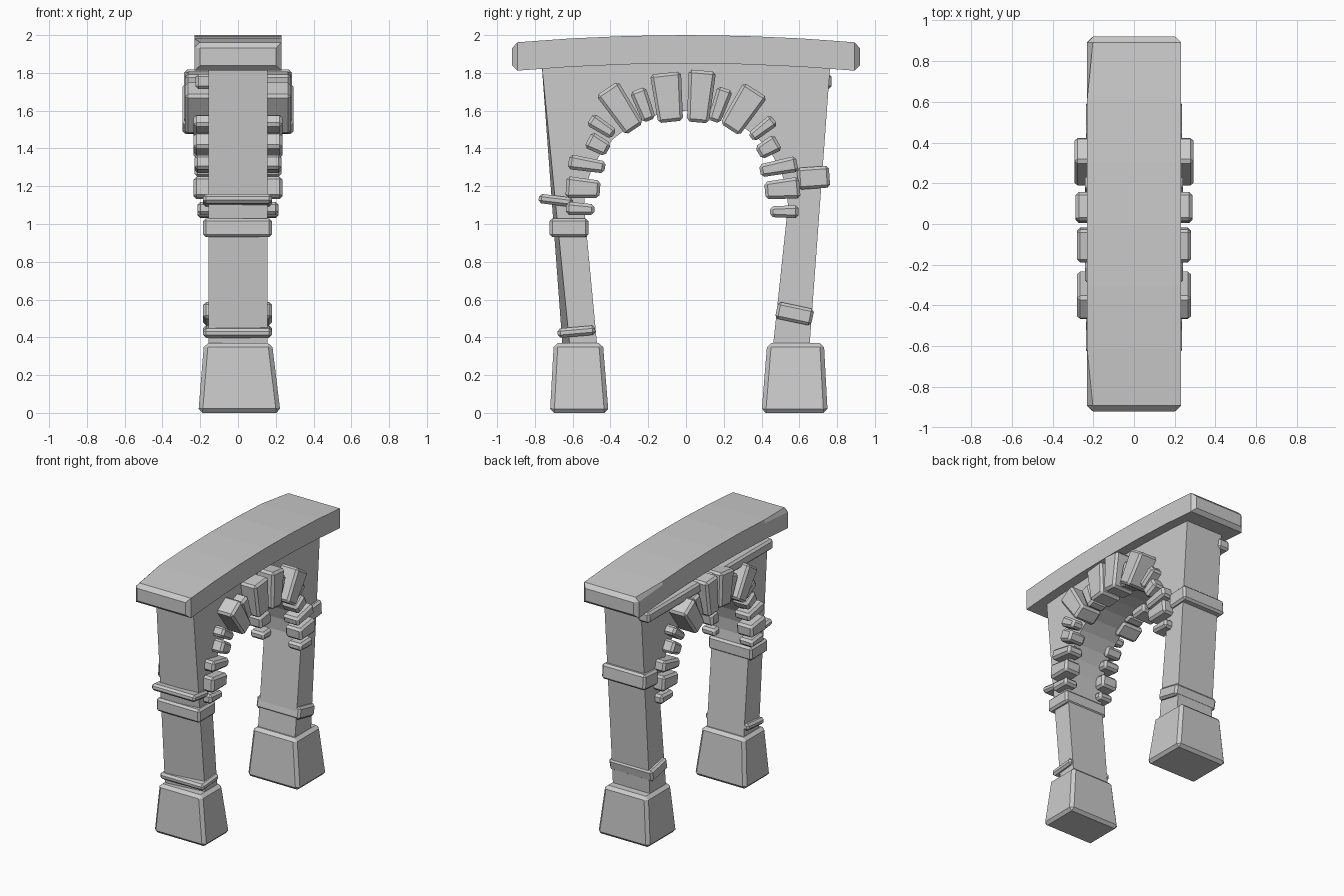
import bpy, bmesh
from math import radians, cos, sin, pi
from mathutils import Matrix, Vector

if "Cube" in bpy.data.objects:
    bpy.data.objects.remove(bpy.data.objects["Cube"])


def finish(bm, name):
    bmesh.ops.recalc_face_normals(bm, faces=bm.faces)
    me = bpy.data.meshes.new(name)
    bm.to_mesh(me)
    bm.free()
    ob = bpy.data.objects.new(name, me)
    bpy.context.collection.objects.link(ob)
    return ob


def block(name, yz, size, x0, x1, angle=0, taper=1.0, chamfer=0.015, mirror=False):
    """Chamfered block in the y-z plane; taper narrows the inner end."""
    bm = bmesh.new()
    bmesh.ops.create_cube(bm, size=1)
    for v in bm.verts:
        t = taper if v.co.y < 0 else 1.0
        v.co = Vector((x0 + (v.co.x + 0.5) * (x1 - x0), v.co.y * size[0], v.co.z * size[1] * t))
    bmesh.ops.bevel(bm, geom=bm.edges[:], offset=chamfer, segments=1, affect='EDGES')
    bm.transform(Matrix.Translation((0, *yz)) @ Matrix.Rotation(radians(angle), 4, 'X'))
    if mirror:
        bm.transform(Matrix.Scale(-1, 4, (1, 0, 0)))
    return finish(bm, name)


def extrude_profile(bm, pts, x0, x1):
    face = bm.faces.new([bm.verts.new((x0, y, z)) for y, z in pts])
    ext = bmesh.ops.extrude_face_region(bm, geom=[face])
    for v in ext['geom']:
        if isinstance(v, bmesh.types.BMVert):
            v.co.x = x1


# Arched wall with two leaning legs
pts = [(-0.65, 0.3), (-0.765, 1.86), (0.765, 1.86), (0.65, 0.3), (0.455, 0.3)]
pts += [(0.54 * cos(i * pi / 16), 1.1 + 0.5 * sin(i * pi / 16)) for i in range(17)]
pts += [(-0.465, 0.3)]
bm = bmesh.new()
extrude_profile(bm, pts, -0.155, 0.155)
for v in bm.verts:  # slightly twisted outer corner of one leg
    if v.co.x > 0 and v.co.y < -0.6 and v.co.z < 1:
        v.co.y += 0.04
finish(bm, "arch_wall")

# Bowed lintel, chamfered at its ends and along one top edge
n = 6
ys = [-0.92 + 1.84 * i / n for i in range(n + 1)]
top = [(y, 2.0 - 0.04 * (y / 0.92) ** 2) for y in ys]
bot = [(y, 1.85 - 0.04 * (y / 0.92) ** 2) for y in reversed(ys)]
bm = bmesh.new()
extrude_profile(bm, top + bot, -0.23, 0.23)
edges = []
for e in bm.edges:
    a, b = (v.co for v in e.verts)
    end = abs(a.y) > 0.91 and abs(b.y) > 0.91 and a.y * b.y > 0
    side = a.x < 0 and b.x < 0 and min(a.z, b.z) > 1.9
    if end or side:
        edges.append(e)
bmesh.ops.bevel(bm, geom=edges, offset=0.028, segments=1, affect='EDGES')
finish(bm, "lintel")

# Moulding strip under the lintel on the back side
block("moulding_strip", (0.02, 1.755), (1.5, 0.08), -0.225, -0.13)

# Tapered feet: bottom y range, top y range
for name, b0, b1, t0, t1 in (("foot_front", -0.72, -0.41, -0.70, -0.44),
                             ("foot_rear", 0.40, 0.75, 0.43, 0.73)):
    bm = bmesh.new()
    bmesh.ops.create_cube(bm, size=1)
    for v in bm.verts:
        lo = v.co.z < 0
        y = (b0 if lo else t0) if v.co.y < 0 else (b1 if lo else t1)
        x = (-0.21 if lo else -0.18) if v.co.x < 0 else (0.225 if lo else 0.18)
        v.co = (x, y, 0 if lo else 0.37)
    bmesh.ops.bevel(bm, geom=bm.edges[:], offset=0.022, segments=1, affect='EDGES')
    finish(bm, name)

# Bands around the legs: y, z, length, height, tilt
bands = [(-0.58, 0.43, 0.20, 0.05, 5), (-0.62, 0.98, 0.205, 0.10, 0),
         (-0.69, 1.125, 0.18, 0.05, -7), (0.575, 0.525, 0.195, 0.09, -12),
         (0.675, 1.245, 0.17, 0.115, 4)]
for i, (y, z, l, h, a) in enumerate(bands):
    block(f"leg_band_{i + 1}", (y, z), (l, h), -0.185, 0.18, a)

# Arch stones: y, z, radial length, width, outward angle, x reach
stones = [(-0.56, 1.08, 0.15, 0.07, 177, 0.215), (-0.545, 1.19, 0.18, 0.115, 176, 0.235),
          (-0.525, 1.315, 0.195, 0.08, 171, 0.23), (-0.465, 1.42, 0.12, 0.095, 152, 0.235),
          (-0.445, 1.515, 0.15, 0.075, 147, 0.235), (-0.345, 1.61, 0.26, 0.14, 124, 0.28),
          (-0.225, 1.63, 0.175, 0.09, 111, 0.24), (-0.095, 1.67, 0.26, 0.165, 96, 0.28),
          (0.075, 1.675, 0.275, 0.145, 85, 0.287), (0.178, 1.63, 0.185, 0.085, 71, 0.24),
          (0.30, 1.605, 0.25, 0.15, 57, 0.293), (0.405, 1.505, 0.155, 0.07, 38, 0.235),
          (0.435, 1.405, 0.12, 0.095, 30, 0.235), (0.49, 1.30, 0.20, 0.085, 11, 0.23),
          (0.51, 1.185, 0.185, 0.115, 5, 0.235), (0.52, 1.065, 0.15, 0.07, 0, 0.215)]
for side in (False, True):
    for i, (y, z, l, w, a, x) in enumerate(stones):
        block(f"arch_stone_{'left' if side else 'right'}_{i + 1}", (y, z), (l, w),
              0.10, x, a, taper=0.8, chamfer=0.016, mirror=side)
